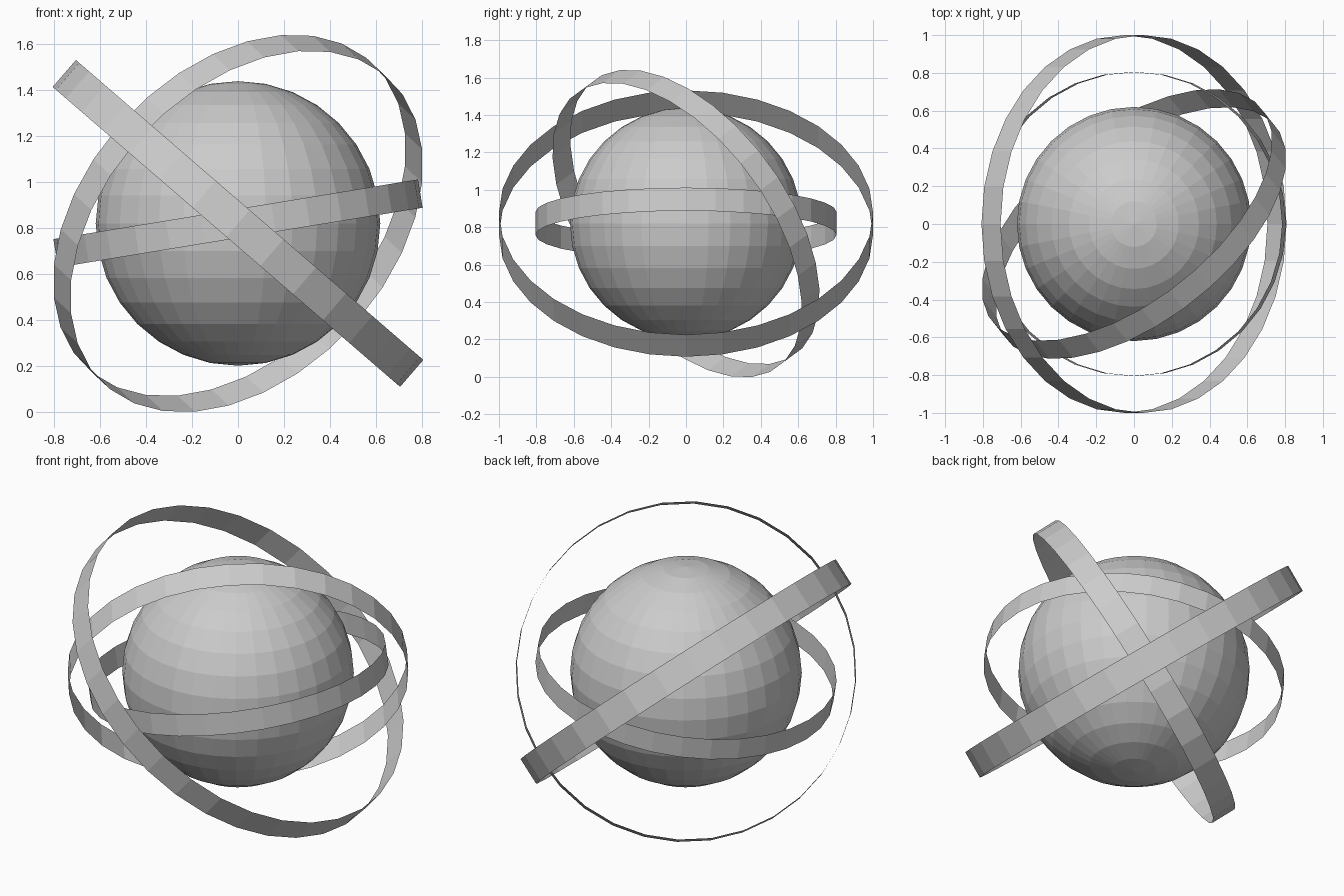
import bpy
from math import radians, sin, cos
from mathutils import Vector

if "Cube" in bpy.data.objects:
    bpy.data.objects.remove(bpy.data.objects["Cube"])

CENTRE = Vector((0, 0, 0.82))


def orbit_ring(name, radius, width, axis):
    # open-ended thin band around the globe, facing along the axis
    bpy.ops.mesh.primitive_cylinder_add(vertices=32, radius=radius, depth=width,
                                        end_fill_type='NOTHING', location=CENTRE)
    ring = bpy.context.object
    ring.name = name
    ring.rotation_euler = Vector((0, 0, 1)).rotation_difference(Vector(axis)).to_euler()
    return ring


# central globe
bpy.ops.mesh.primitive_uv_sphere_add(segments=32, ring_count=16, radius=0.62, location=CENTRE)
bpy.context.object.name = "globe"

# three tilted bands
a, b = radians(9.3), radians(40.8)
orbit_ring("inner_ring", 0.805, 0.125, (-sin(a), 0, cos(a)))
orbit_ring("middle_ring", 0.91, 0.14, (-0.535, 0.68, 0.5))
orbit_ring("outer_ring", 1.0, 0.155, (sin(b), 0, cos(b)))
